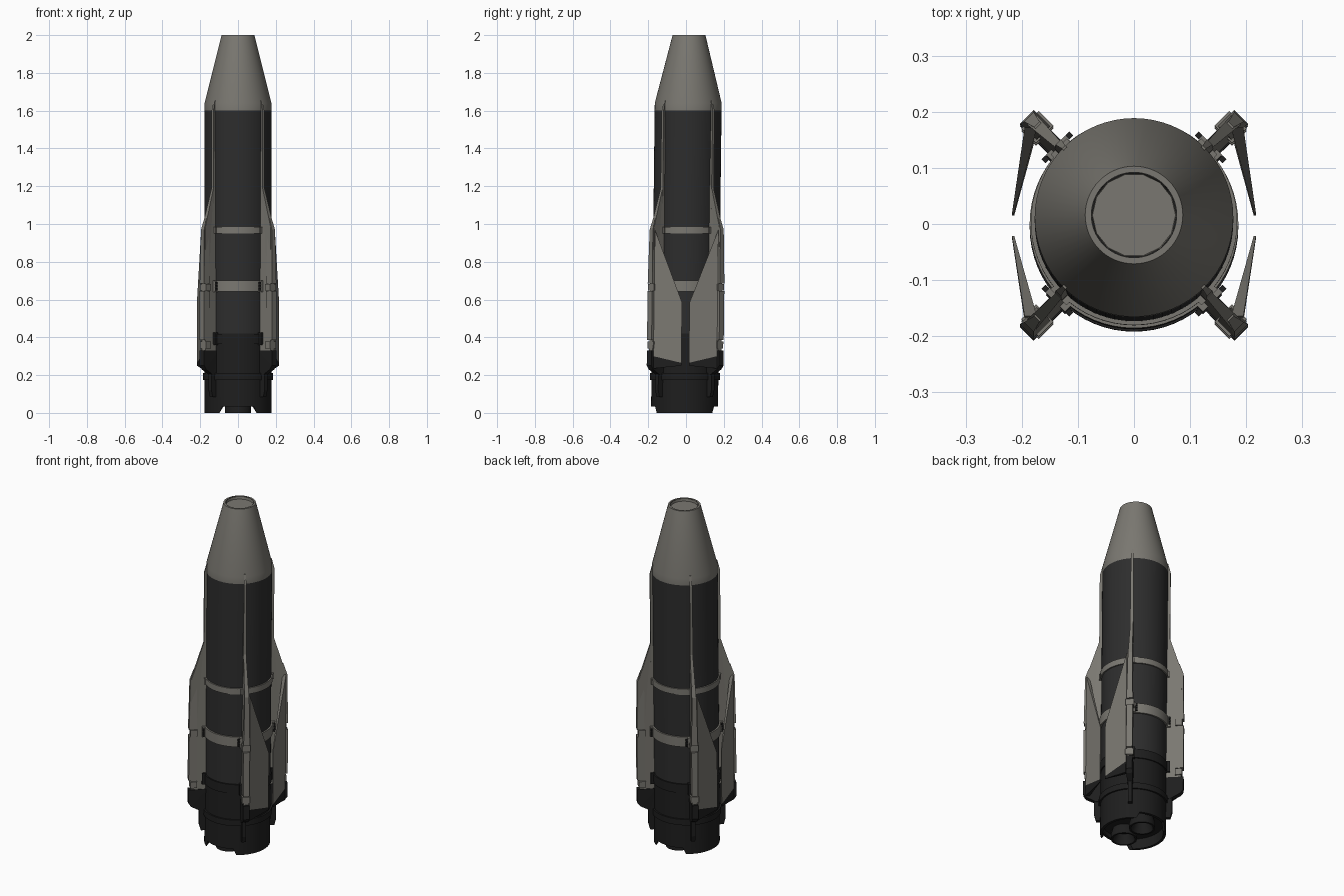
import bpy, bmesh, math
from mathutils import Vector

if "Cube" in bpy.data.objects:
    bpy.data.objects.remove(bpy.data.objects["Cube"])


def material(name, rgb):
    m = bpy.data.materials.new(name)
    m.diffuse_color = (*rgb, 1)
    m.use_nodes = True
    m.node_tree.nodes["Principled BSDF"].inputs["Base Color"].default_value = m.diffuse_color
    return m


LIGHT = material("warm grey", (0.195, 0.187, 0.165))
DARK = material("charcoal", (0.026, 0.026, 0.026))
BLACK = material("near black", (0.013, 0.013, 0.013))


def finish(bm, name, mat, smooth=False):
    bmesh.ops.remove_doubles(bm, verts=bm.verts, dist=1e-5)
    bmesh.ops.recalc_face_normals(bm, faces=bm.faces)
    # the whole craft leans back very slightly
    for v in bm.verts:
        v.co.y += 0.012 * (v.co.z - 1) + 0.004
    me = bpy.data.meshes.new(name)
    bm.to_mesh(me)
    bm.free()
    me.materials.append(mat)
    ob = bpy.data.objects.new(name, me)
    bpy.context.collection.objects.link(ob)
    if smooth:
        bpy.ops.object.select_all(action='DESELECT')
        ob.select_set(True)
        bpy.context.view_layer.objects.active = ob
        bpy.ops.object.shade_smooth_by_angle(angle=math.radians(30))
    return ob


def lathe(name, profile, mat, segs=64, center=(0, 0), bottom=None):
    """Revolve an (r, z) profile; bottom(x, y, z) may reshape heights."""
    bm = bmesh.new()
    rings = []
    for r, z in profile:
        ring = []
        for i in range(segs):
            a = 2 * math.pi * i / segs
            x, y = r * math.cos(a), r * math.sin(a)
            zz = bottom(x, y, z) if bottom else z
            ring.append(bm.verts.new((x + center[0], y + center[1], zz)))
        rings.append(ring)
    for a, b in zip(rings, rings[1:]):
        for i in range(segs):
            j = (i + 1) % segs
            bm.faces.new((a[i], a[j], b[j], b[i]))
    return finish(bm, name, mat, True)


def band(name, r, z0, z1, mat):
    return lathe(name, [(0.17, z0), (r, z0), (r, z1), (0.17, z1)], mat)


def radial_plate(bm, pts, ang, shift=0.0):
    """Plate in a radial plane; points are (radius, height, half thickness)."""
    d = Vector((math.cos(ang), math.sin(ang), 0))
    t = Vector((-math.sin(ang), math.cos(ang), 0))
    sides = [[bm.verts.new(d * r + t * (shift + s * h) + Vector((0, 0, z))) for r, z, h in pts]
             for s in (-1, 1)]
    n = len(pts)
    caps = [bm.faces.new(s) for s in sides]
    for i in range(n):
        j = (i + 1) % n
        bm.faces.new((sides[0][i], sides[0][j], sides[1][j], sides[1][i]))
    bmesh.ops.triangulate(bm, faces=caps)


def four_plates(name, shapes, mat):
    """Repeat a set of (points, shift) plates at the four diagonals."""
    bm = bmesh.new()
    for k in range(4):
        for pts, shift in shapes:
            radial_plate(bm, pts, math.pi / 4 + k * math.pi / 2, shift)
    return finish(bm, name, mat)


def box(r0, r1, z0, z1, h):
    return [(r0, z0, h), (r1, z0, h), (r1, z1, h), (r0, z1, h)]


# Hull sections
lathe("nose_cone", [(0.177, 1.60), (0.177, 1.64), (0.087, 2.0), (0.076, 2.0)], LIGHT)
lathe("nose_tip_recess", [(0.076, 2.0), (0.074, 1.985), (0, 1.985)], LIGHT, 14)
lathe("main_body", [(0.177, 0.42), (0.177, 1.60)], DARK)
lathe("tail_body", [(0.177, 0.20), (0.177, 0.42)], BLACK)

# Clamp bands
band("upper_band", 0.184, 0.95, 0.985, LIGHT)
band("middle_band", 0.186, 0.642, 0.70, LIGHT)
band("lower_band", 0.184, 0.365, 0.418, BLACK)
band("tail_ring", 0.186, 0.175, 0.21, BLACK)

# Tail shroud with cut-outs at front and back, floor and twin nozzles
lathe("tail_shroud", [(0.177, 0.20), (0.177, 0.0), (0.162, 0.0), (0.162, 0.06), (0, 0.06)],
      BLACK, bottom=lambda x, y, z: 0.035 if z == 0 and abs(x) < 0.095 else z)
for side, s in (("front", -1), ("back", 1)):
    lathe(side + "_nozzle", [(0.055, 0.08), (0.07, 0.03), (0.07, 0.0), (0.06, 0.0),
                             (0.04, 0.055), (0, 0.055)], BLACK, 32, (0, s * 0.076))

# Long upper strakes
four_plates("strakes", [([(0.165, 1.08, 0.009), (0.191, 1.08, 0.009), (0.191, 1.60, 0.007),
                          (0.177, 1.655, 0.004), (0.165, 1.655, 0.004)], 0)], LIGHT)

# Fins, with outer rails broken by notches
four_plates("fins", [
    ([(0.165, 0.32, 0.013), (0.257, 0.32, 0.013), (0.257, 0.98, 0.012),
      (0.191, 1.19, 0.007), (0.165, 1.19, 0.007)], 0),
    ([(0.228, 0.685, 0.017), (0.27, 0.685, 0.017), (0.265, 0.97, 0.012), (0.245, 1.03, 0.007),
      (0.228, 1.03, 0.007)], 0),
    (box(0.228, 0.27, 0.385, 0.645, 0.017), 0),
], LIGHT)
four_plates("fin_feet", [([(0.165, 0.33, 0.016), (0.27, 0.33, 0.017), (0.27, 0.25, 0.017),
                           (0.255, 0.23, 0.017), (0.2, 0.2, 0.014), (0.165, 0.2, 0.014)], 0)], BLACK)

# Hinge blocks in the notches
four_plates("hinge_blocks", [(box(0.225, 0.262, z - 0.018, z + 0.018, 0.022), 0)
                             for z in (0.665, 0.36)], LIGHT)

# Brackets and bolts where bands meet the fins
four_plates("middle_brackets", [(box(0.17, 0.198, 0.64, 0.70, 0.024), 0),
                                (box(0.17, 0.19, 0.95, 0.985, 0.02), 0)], LIGHT)
four_plates("lower_brackets", [(box(0.17, 0.198, 0.36, 0.425, 0.024), 0)], BLACK)
four_plates("band_bolts", [(box(0.188, 0.198, z - 0.006, z + 0.006, 0.005), s * 0.03)
                           for z in (0.655, 0.67, 0.687) for s in (-1, 1)], BLACK)

# Short tail bars under the fins
four_plates("tail_bars", [([(0.165, 0.085, 0.011), (0.2, 0.085, 0.011), (0.21, 0.12, 0.011),
                            (0.21, 0.215, 0.011), (0.165, 0.215, 0.011)], 0)], BLACK)


# Swept side wings hanging from each fin edge
def wings(name, root_z, tip_z, mat):
    bm = bmesh.new()
    for sx in (-1, 1):
        for sy in (-1, 1):
            corners = []
            for x, y, h, (z0, z1) in ((0.184, 0.168, 0.011, root_z), (0.2155, 0.02, 0.002, tip_z)):
                corners.append([bm.verts.new((sx * (x + o), sy * y, z))
                                for o, z in ((-h, z0), (h, z0), (h, z1), (-h, z1))])
            a, b = corners
            bm.faces.new(a)
            bm.faces.new(b)
            for i in range(4):
                j = (i + 1) % 4
                bm.faces.new((a[i], a[j], b[j], b[i]))
    return finish(bm, name, mat)


wings("side_wings", (0.30, 0.97), (0.265, 0.585), LIGHT)
wings("side_wing_edges", (0.235, 0.30), (0.25, 0.265), BLACK)
